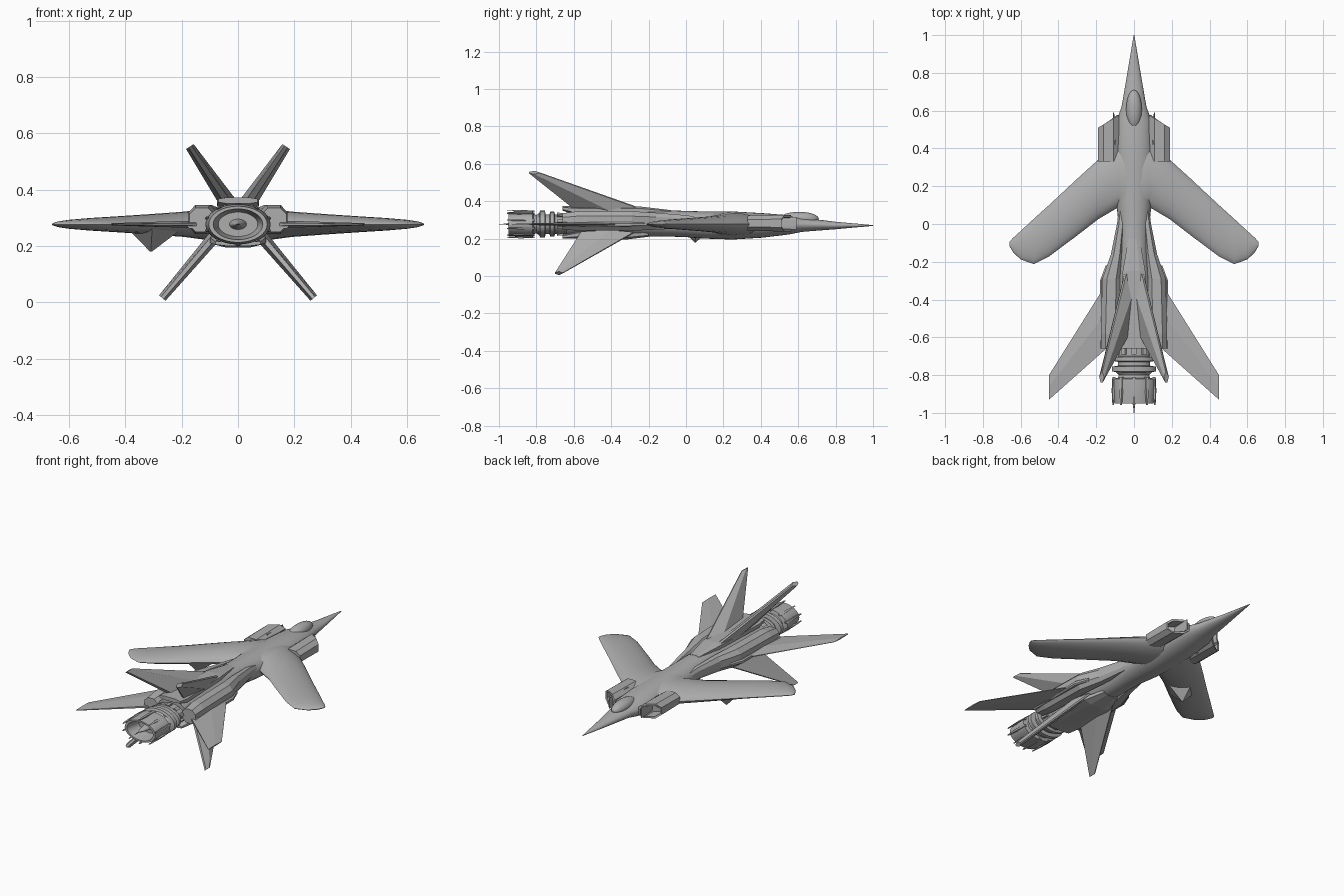
import bpy, bmesh, math
from mathutils import Vector

if "Cube" in bpy.data.objects:
    bpy.data.objects.remove(bpy.data.objects["Cube"])

grey = bpy.data.materials.new("hull_grey")
grey.diffuse_color = (0.42, 0.42, 0.42, 1)
grey.use_nodes = True
grey.node_tree.nodes["Principled BSDF"].inputs["Base Color"].default_value = grey.diffuse_color
ZC = 0.277  # height of the long axis


def finish(name, bm, smooth=None):
    bmesh.ops.recalc_face_normals(bm, faces=bm.faces)
    me = bpy.data.meshes.new(name)
    bm.to_mesh(me)
    bm.free()
    ob = bpy.data.objects.new(name, me)
    bpy.context.collection.objects.link(ob)
    me.materials.append(grey)
    if smooth:
        bpy.ops.object.select_all(action='DESELECT')
        bpy.context.view_layer.objects.active = ob
        ob.select_set(True)
        bpy.ops.object.shade_smooth_by_angle(angle=math.radians(smooth))
    return ob


def loft(name, rings, smooth=None):
    """Skin a list of equal-length point rings and cap both ends."""
    bm = bmesh.new()
    vs = [[bm.verts.new(p) for p in r] for r in rings]
    n = len(vs[0])
    for a, b in zip(vs, vs[1:]):
        for i in range(n):
            j = (i + 1) % n
            bm.faces.new((a[i], a[j], b[j], b[i]))
    bm.faces.new(vs[0])
    bm.faces.new(vs[-1])
    return finish(name, bm, smooth)


def ellipse(y, rx, zb, zt, n=28):
    c, h = (zb + zt) / 2, (zt - zb) / 2
    return [(rx * math.cos(2 * math.pi * i / n), y, c + h * math.sin(2 * math.pi * i / n))
            for i in range(n)]


def block(y, x0, x1, z0, z1, s=1, c=0.25):
    """Rectangular section with cut corners."""
    dx, dz = (x1 - x0) * c, (z1 - z0) * c
    return [(s * x, y, z) for x, z in (
        (x0 + dx, z0), (x1 - dx, z0), (x1, z0 + dz), (x1, z1 - dz),
        (x1 - dx, z1), (x0 + dx, z1), (x0, z1 - dz), (x0, z0 + dz))]


def fin(name, s, root, tip, tr, tt):
    """Swept fin of diamond section; root and tip are (x, z, y lead, y trail)."""
    d = Vector((tip[0] - root[0], 0, tip[1] - root[1])).normalized()
    nrm = Vector((d.z, 0, -d.x))
    rings = []
    for (x, z, y0, y1), t in ((root, tr), (tip, tt)):
        pts = []
        for f, k in ((0, 0.2), (0.45, 1), (1, 0.4), (1, -0.4), (0.45, -1), (0, -0.2)):
            p = Vector((x, y0 + (y1 - y0) * f, z)) + nrm * t * k
            pts.append((s * p.x, p.y, p.z))
        rings.append(pts)
    loft(name, rings)


# Fuselage from needle nose to tail
loft("fuselage", [ellipse(*r) for r in (
    (1.0, .002, .268, .272), (.8, .035, .250, .290), (.62, .066, .236, .312),
    (.55, .092, .222, .325), (.41, .100, .205, .336), (.25, .100, .195, .345),
    (.1, .092, .200, .345), (0, .082, .208, .348), (-.13, .078, .212, .352),
    (-.25, .085, .210, .362), (-.64, .098, .215, .355))], 35)

# Canopy
bm = bmesh.new()
bmesh.ops.create_uvsphere(bm, u_segments=20, v_segments=12, radius=1)
for v in bm.verts:
    v.co = (v.co.x * .042, .605 + v.co.y * .105, .306 + v.co.z * .037)
finish("canopy", bm, 40)

# Fin root fairings above and below the tail
loft("upper_fairing", [block(-.08, -.03, .03, .33, .352), block(-.25, -.06, .06, .33, .372),
                       block(-.6, -.075, .075, .33, .373), block(-.66, -.07, .07, .35, .373)])
loft("lower_fairing", [block(-.2, -.05, .05, .21, .24), block(-.32, -.09, .09, .195, .24),
                       block(-.58, -.10, .10, .2, .24), block(-.66, -.08, .08, .2, .22)])

for s, side in ((1, "right"), (-1, "left")):
    # Rounded swept wing: x, leading y, trailing y, half thickness
    rings = []
    for x, y0, y1, h in ((.0, .46, -.13, .066), (.08, .42, .09, .06), (.19, .34, .025, .045),
                         (.3, .24, -.06, .037), (.45, .10, -.172, .027),
                         (.53, .028, -.212, .022), (.6, -.037, -.188, .016),
                         (.64, -.073, -.15, .01), (.66, -.095, -.115, .003)):
        ring = []
        for i in range(20):
            a = 2 * math.pi * i / 20
            z = math.copysign(abs(math.sin(a)) ** 1.3, math.sin(a)) * h
            ring.append((s * x, (y0 + y1) / 2 + (y0 - y1) / 2 * math.cos(a), ZC + z))
        rings.append(ring)
    loft(side + "_wing", rings, 40)

    # Air intake with raked mouth and a splitter at the inner edge
    rear = block(.33, .08, .19, .242, .322, s)
    mouth = [(x, y + (.19 - abs(x)) * .6, z) for x, y, z in block(.51, .08, .19, .238, .326, s)]
    inner = [(x, y, ZC + (z - ZC) * .75) for x, y, z in mouth]
    inner = [(s * (.135 + (abs(x) - .135) * .8), y, z) for x, y, z in inner]
    deep = [(x, y - .08, z) for x, y, z in inner]
    loft(side + "_intake", [rear, mouth, inner, deep])
    loft(side + "_intake_splitter", [block(.42, .095, .108, .245, .32, s),
                                     block(.59, .105, .112, .25, .315, s)])

    # Tail nacelle flaring out of the fuselage
    loft(side + "_tail_nacelle", [
        block(.10, .05, .078, .26, .31, s), block(.0, .05, .09, .255, .325, s),
        block(-.16, .06, .122, .248, .338, s), block(-.29, .07, .168, .242, .346, s),
        block(-.58, .075, .176, .242, .346, s), block(-.66, .085, .172, .25, .335, s)])
    loft(side + "_nacelle_rail", [block(-.22, .12, .15, .265, .285, s),
                                  block(-.30, .15, .18, .262, .288, s),
                                  block(-.66, .15, .18, .262, .288, s)])

    # Tail fins
    fin(side + "_upper_fin", s, (.03, .345, -.20, -.575), (.171, .553, -.785, -.84), .03, .016)
    fin(side + "_lower_fin", s, (.085, .232, -.28, -.56), (.269, .015, -.66, -.70), .022, .015)
    fin(side + "_tailplane", s, (.13, .277, -.29, -.645), (.45, .277, -.80, -.93), .014, .004)

# Engine: flattened lathe with rings and hollow nozzle
prof = ((-.60, .085), (-.66, .085), (-.70, .085), (-.705, .108), (-.725, .108), (-.73, .085),
        (-.75, .085), (-.755, .116), (-.78, .116), (-.785, .095), (-.80, .08), (-.815, .085),
        (-.82, .114), (-.86, .115), (-.95, .104), (-.95, .088), (-.86, .07),
        (-.86, .03), (-.94, .014), (-.96, .005), (-1.0, .002))
loft("engine", [ellipse(y, r, ZC - r * .62, ZC + r * .62, 32) for y, r in prof], 30)

# Small prongs round the nozzle and cells round the engine neck
for i in range(10):
    a = 2 * math.pi * (i + .5) / 10

    def bar(y, r, w, t):
        c, q = math.cos(a), math.sin(a)
        return [((r + u) * c - v * q, y, ZC + ((r + u) * q + v * c) * .62)
                for u, v in ((-t, -w), (t, -w), (t, w), (-t, w))]
    loft("nozzle_prong", [bar(-.81, .112, .008, .006), bar(-.88, .116, .008, .006),
                          bar(-.958, .116, .004, .003)])
    loft("neck_cell", [bar(-.65, .088, .012, .008), bar(-.69, .092, .012, .008)])

# Downward pyramid pod under the left wing only
top = [(-.39, .05, .26), (-.305, .14, .26), (-.20, .05, .26), (-.305, -.04, .26)]
tip = Vector((-.31, .05, .177))
loft("underwing_pod", [top, [tuple(Vector(p).lerp(tip, .96)) for p in top]])
